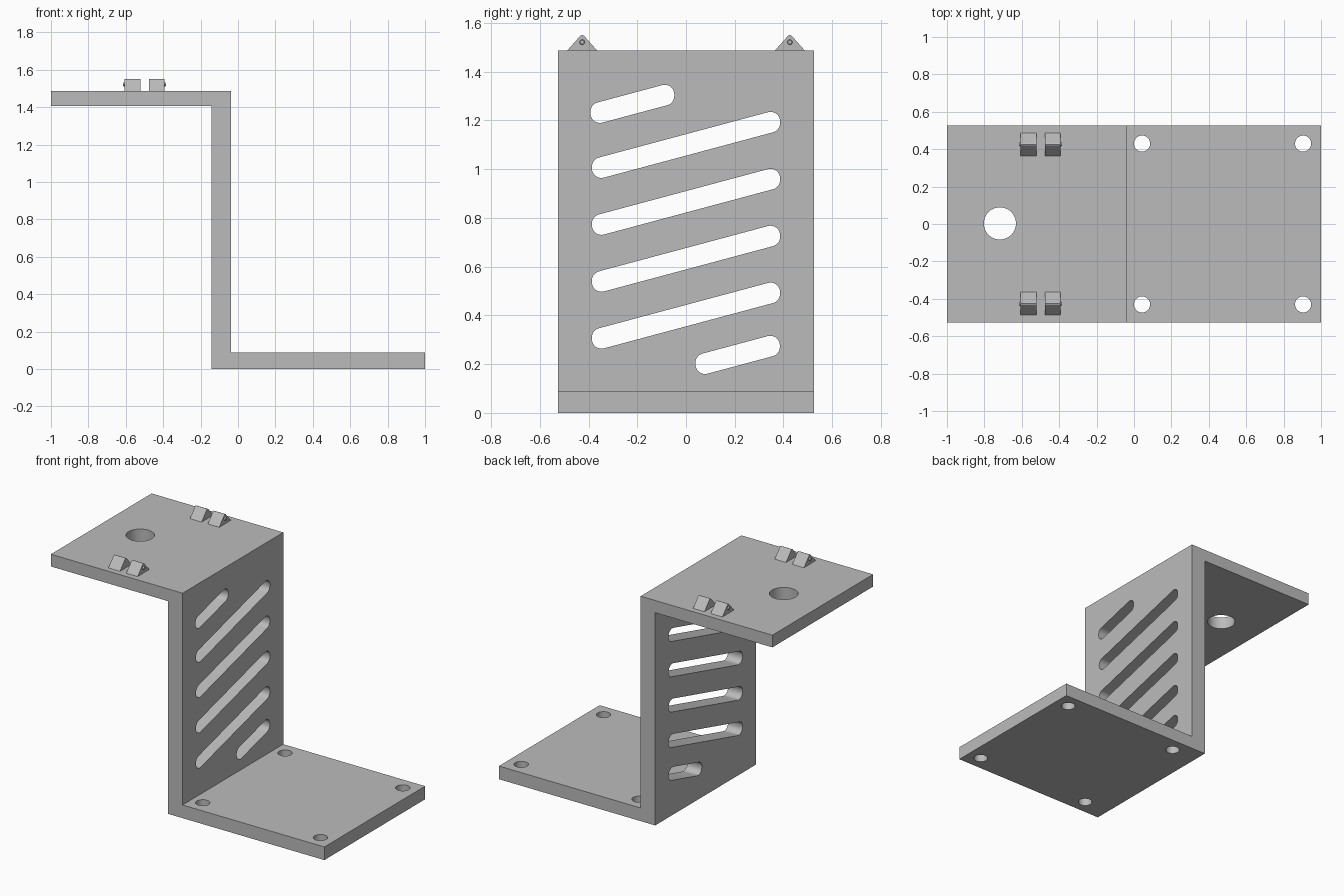
import bpy, bmesh, math
from mathutils import Vector

if "Cube" in bpy.data.objects:
    bpy.data.objects.remove(bpy.data.objects["Cube"])

grey = bpy.data.materials.new("plain grey")
grey.diffuse_color = (0.5, 0.5, 0.5, 1)
grey.use_nodes = True
grey.node_tree.nodes["Principled BSDF"].inputs["Base Color"].default_value = grey.diffuse_color


def prism(name, pts, direction):
    """Extrude a closed polygon of 3D points along a direction."""
    bm = bmesh.new()
    face = bm.faces.new([bm.verts.new(p) for p in pts])
    new = bmesh.ops.extrude_face_region(bm, geom=[face])["geom"]
    bmesh.ops.translate(bm, vec=Vector(direction),
                        verts=[v for v in new if isinstance(v, bmesh.types.BMVert)])
    bmesh.ops.recalc_face_normals(bm, faces=bm.faces)
    mesh = bpy.data.meshes.new(name)
    bm.to_mesh(mesh)
    bm.free()
    mesh.materials.append(grey)
    obj = bpy.data.objects.new(name, mesh)
    bpy.context.collection.objects.link(obj)
    return obj


def activate(obj):
    bpy.ops.object.select_all(action='DESELECT')
    obj.select_set(True)
    bpy.context.view_layer.objects.active = obj


def cut(target, cutter):
    activate(target)
    mod = target.modifiers.new("cut", 'BOOLEAN')
    mod.operation, mod.solver, mod.object = 'DIFFERENCE', 'EXACT', cutter
    bpy.ops.object.modifier_apply(modifier=mod.name)
    bpy.data.objects.remove(cutter)


def smooth(obj):
    activate(obj)
    bpy.ops.object.shade_smooth_by_angle(angle=math.radians(30))


def circle(r, n):
    return [(r * math.cos(2 * math.pi * i / n), r * math.sin(2 * math.pi * i / n)) for i in range(n)]


def rounded(corners, r, steps=8):
    """Fillet every corner of a convex polygon."""
    out, n = [], len(corners)
    for i in range(n):
        p, a, b = (Vector(corners[j % n]) for j in (i, i - 1, i + 1))
        da, db = (a - p).normalized(), (b - p).normalized()
        half = da.angle(db) / 2
        c = p + (da + db).normalized() * (r / math.sin(half))
        s = p + da * (r / math.tan(half)) - c
        e = p + db * (r / math.tan(half)) - c
        sweep = s.angle(e)
        for k in range(steps + 1):
            t = k / steps
            q = (s * math.sin((1 - t) * sweep) + e * math.sin(t * sweep)) / math.sin(sweep)
            out.append(c + q)
    return out


# Z-shaped bracket body
W = 0.526
profile = [(-1, 1.406), (-0.143, 1.406), (-0.143, 0), (1, 0),
           (1, 0.087), (-0.037, 0.087), (-0.037, 1.487), (-1, 1.487)]
bracket = prism("bracket", [(x, -W, z) for x, z in profile], (0, 2 * W, 0))

# Round holes: four in the base, one large in the top plate
holes = [(x, y, -0.1, 0.043) for x in (0.043, 0.904) for y in (-0.43, 0.43)]
holes.append((-0.717, 0.003, 1.3, 0.086))
for x, y, z, r in holes:
    cut(bracket, prism("hole_cutter", [(x + a, y + b, z) for a, b in circle(r, 48)], (0, 0, 0.3)))

# Slanted slots in the upright wall
slots = [(0, 0.399 + 0.2335 * i, 0.386) for i in range(4)]
slots += [(-0.22, 1.268, 0.172), (0.212, 0.238, 0.173)]
slope, t = math.tan(math.radians(15)), 0.044
for y, z, h in slots:
    corners = [(y - h, z - h * slope - t), (y + h, z + h * slope - t),
               (y + h, z + h * slope + t), (y - h, z - h * slope + t)]
    cut(bracket, prism("slot_cutter", [(-0.3, *p) for p in rounded(corners, 0.039)], (0.4, 0, 0)))
smooth(bracket)

# Triangular lugs in pairs on the top plate, each with a small outer stud
for side, y in (("front", -0.426), ("back", 0.426)):
    for end, x0, x1, out in (("left", -0.607, -0.522, -1), ("right", -0.476, -0.393, 1)):
        tri = [(-0.062, 1.486), (0.062, 1.486), (0.007, 1.548), (0, 1.551), (-0.007, 1.548)]
        prism(f"{side}_{end}_lug", [(x0, y + a, z) for a, z in tri], (x1 - x0, 0, 0))
        x = x0 if out < 0 else x1
        stud = prism(f"{side}_{end}_stud",
                     [(x - out * 0.005, y + a, 1.521 + b) for a, b in circle(0.012, 20)],
                     (out * 0.014, 0, 0))
        # taper the free end of the stud
        for v in stud.data.vertices:
            if (v.co.x - x) * out > 0:
                v.co.y = y + (v.co.y - y) * 0.7
                v.co.z = 1.521 + (v.co.z - 1.521) * 0.7
        smooth(stud)
